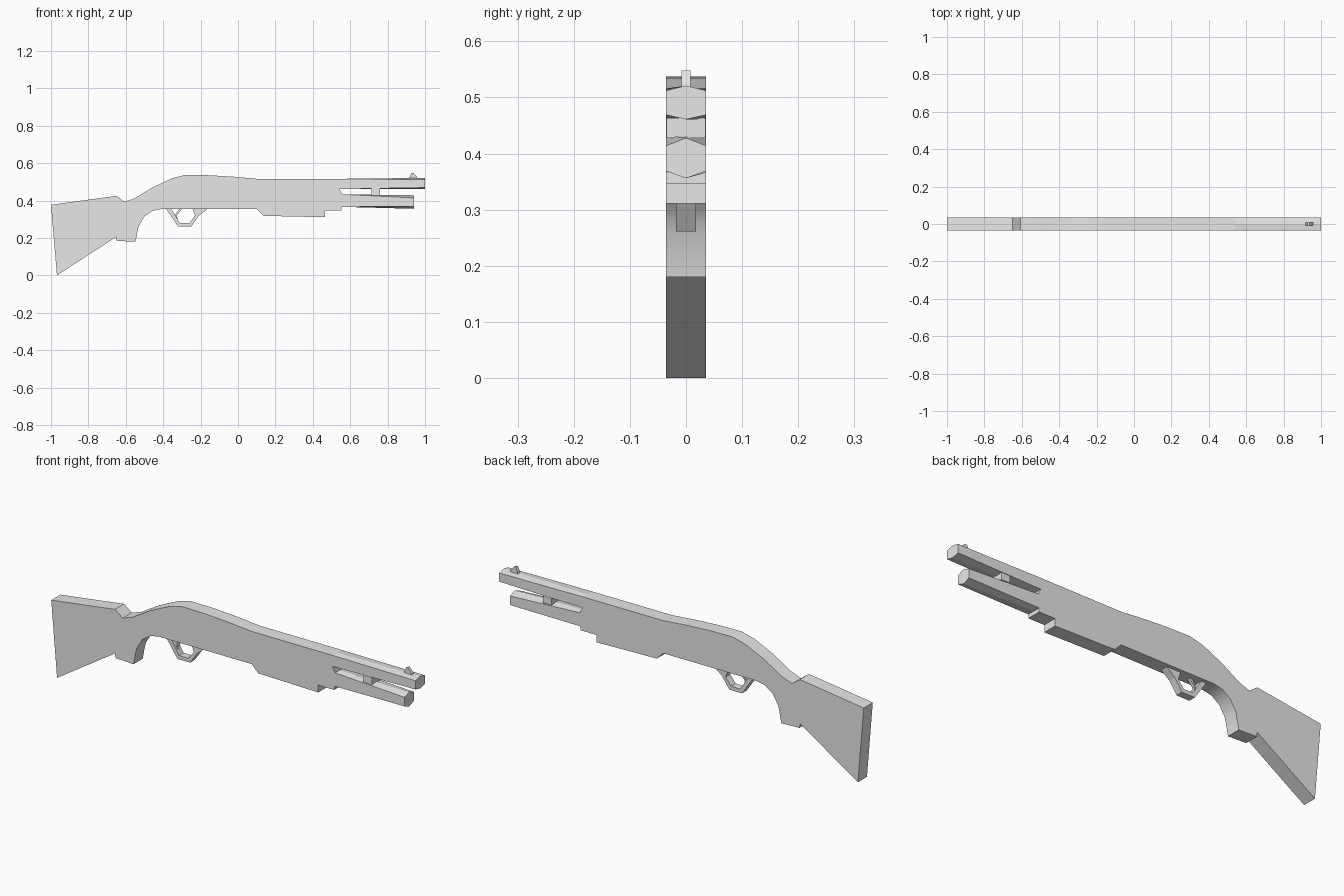
import bpy
import bmesh
import math

cube = bpy.data.objects.get("Cube")
if cube:
    bpy.data.objects.remove(cube, do_unlink=True)

# One plain grey for the whole model
grey = bpy.data.materials.new("plain grey")
grey.use_nodes = True
colour = (0.8, 0.8, 0.8, 1.0)
grey.diffuse_color = colour
grey.node_tree.nodes["Principled BSDF"].inputs["Base Color"].default_value = colour

HALF = 0.0355  # half thickness of the stock and body


def finish(name, bm, smooth=False):
    bmesh.ops.recalc_face_normals(bm, faces=bm.faces)
    mesh = bpy.data.meshes.new(name)
    bm.to_mesh(mesh)
    bm.free()
    mesh.materials.append(grey)
    obj = bpy.data.objects.new(name, mesh)
    bpy.context.collection.objects.link(obj)
    if smooth:
        bpy.ops.object.select_all(action='DESELECT')
        obj.select_set(True)
        bpy.context.view_layer.objects.active = obj
        bpy.ops.object.shade_smooth_by_angle(angle=math.radians(30))
    return obj


def loft(name, start, end, smooth=False):
    """Join two matching closed sections with side faces and caps."""
    bm = bmesh.new()
    a = [bm.verts.new(p) for p in start]
    b = [bm.verts.new(p) for p in end]
    n = len(a)
    for i in range(n):
        j = (i + 1) % n
        bm.faces.new((a[i], a[j], b[j], b[i]))
    bm.faces.new(a)
    bm.faces.new(b)
    return finish(name, bm, smooth)


def plate(name, profile, half, smooth=False):
    """Side profile in x and z, given thickness across y."""
    return loft(name, [(x, -half, z) for x, z in profile],
                [(x, half, z) for x, z in profile], smooth)


def section(x_top, x_bottom, half, apex_top, side_top, side_bottom, apex_bottom):
    """Six-sided tube section, wide sides vertical."""
    return [(x_top, 0, apex_top), (x_top, half, side_top),
            (x_bottom, half, side_bottom), (x_bottom, 0, apex_bottom),
            (x_bottom, -half, side_bottom), (x_top, -half, side_top)]


# Stock, grip, receiver and fore-end in one silhouette
plate("stock_and_body", [
    (-1.0, 0.377), (-0.65, 0.425), (-0.607, 0.393), (-0.553, 0.412),
    (-0.457, 0.470), (-0.35, 0.520), (-0.28, 0.537), (-0.15, 0.535),
    (-0.02, 0.527), (0.10, 0.516), (0.543, 0.516), (0.543, 0.461),
    (0.558, 0.433), (0.558, 0.366), (0.553, 0.366), (0.553, 0.347),
    (0.465, 0.347), (0.465, 0.311), (0.136, 0.318), (0.10, 0.354),
    (-0.41, 0.354), (-0.457, 0.345), (-0.50, 0.315), (-0.532, 0.262),
    (-0.548, 0.180), (-0.648, 0.184), (-0.650, 0.206), (-0.968, 0.0)],
    HALF, smooth=True)

# Barrel and magazine tube flow from flat sides into six-sided ends
loft("barrel", section(0.543, 0.543, HALF, 0.516, 0.516, 0.461, 0.461),
     section(1.0, 1.0, 0.036, 0.521, 0.512, 0.469, 0.461))
loft("magazine_tube", section(0.558, 0.558, HALF, 0.433, 0.433, 0.366, 0.366),
     section(0.94, 0.94, 0.036, 0.428, 0.414, 0.369, 0.356))

# Bridge between barrel and tube
plate("barrel_bridge", [(0.714, 0.463), (0.76, 0.463), (0.76, 0.428), (0.714, 0.428)],
      HALF - 0.0005)

# Trigger guard loop and the trigger inside it
plate("trigger_guard", [
    (-0.385, 0.356), (-0.32, 0.261), (-0.25, 0.261), (-0.21, 0.318),
    (-0.162, 0.356), (-0.243, 0.356), (-0.230, 0.318), (-0.260, 0.280),
    (-0.311, 0.280), (-0.357, 0.356)], 0.018)
plate("trigger", [
    (-0.315, 0.356), (-0.337, 0.320), (-0.328, 0.288), (-0.321, 0.288),
    (-0.328, 0.320), (-0.298, 0.356)], 0.007)

# Front sight
plate("front_sight", [
    (0.915, 0.512), (0.918, 0.526), (0.928, 0.548), (0.938, 0.548),
    (0.957, 0.526), (0.960, 0.512)], 0.008)
